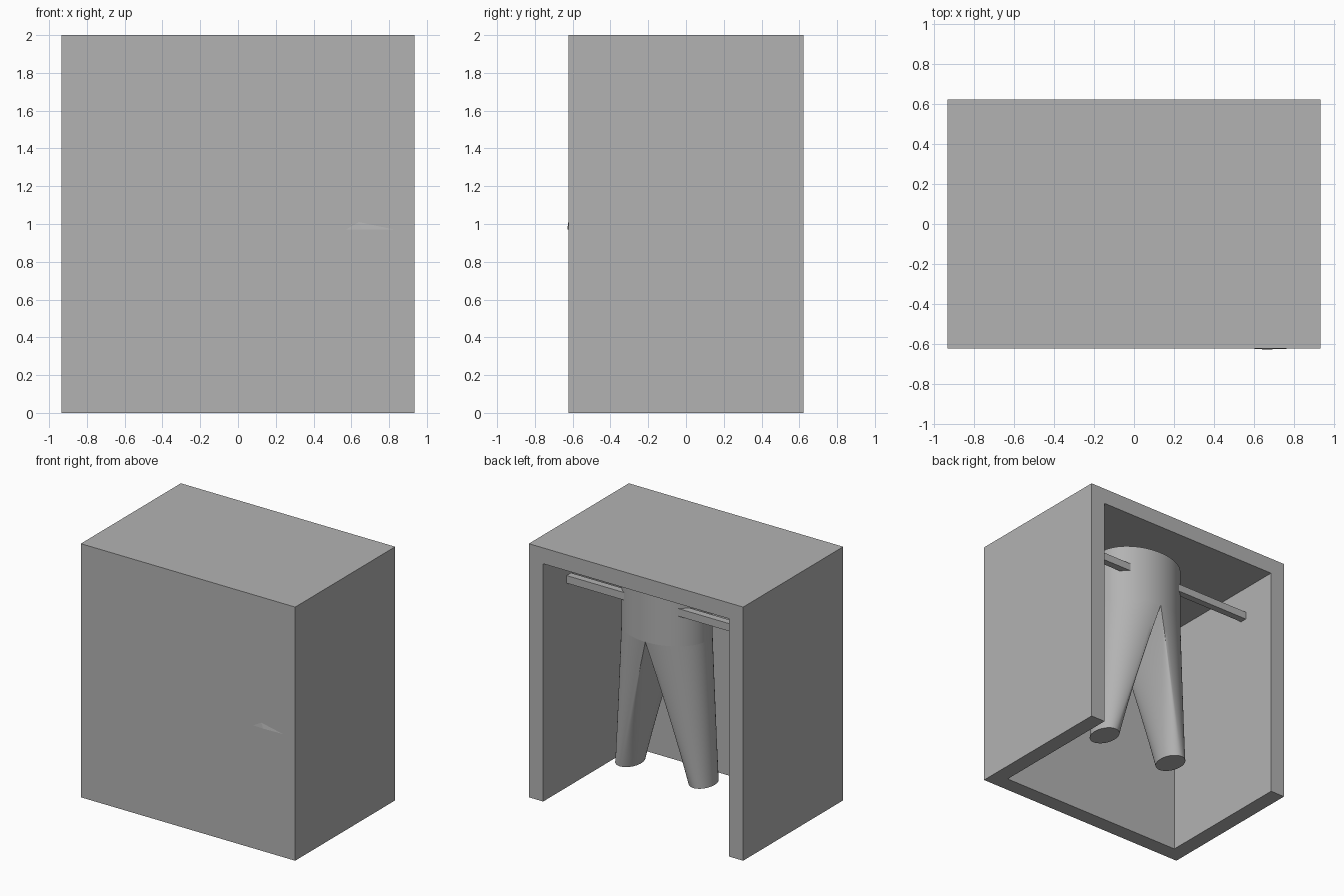
import bpy, bmesh
from math import sin, cos, pi

if "Cube" in bpy.data.objects:
    bpy.data.objects.remove(bpy.data.objects["Cube"], do_unlink=True)

grey = bpy.data.materials.new("plain_grey")
grey.use_nodes = True
tone = (0.45, 0.45, 0.45, 1)
grey.diffuse_color = tone
grey.node_tree.nodes["Principled BSDF"].inputs["Base Color"].default_value = tone


def finish(name, bm):
    bmesh.ops.recalc_face_normals(bm, faces=bm.faces)
    mesh = bpy.data.meshes.new(name)
    bm.to_mesh(mesh)
    bm.free()
    mesh.materials.append(grey)
    obj = bpy.data.objects.new(name, mesh)
    bpy.context.collection.objects.link(obj)
    return obj


def box(bm, lo, hi):
    verts = bmesh.ops.create_cube(bm, size=1)["verts"]
    for v in verts:
        v.co = [l + (c + 0.5) * (h - l) for c, l, h in zip(v.co, lo, hi)]


def loft(bm, rings):
    loops = [[bm.verts.new(p) for p in ring] for ring in rings]
    n = len(loops[0])
    for a, b in zip(loops, loops[1:]):
        for i in range(n):
            j = (i + 1) % n
            bm.faces.new((a[i], a[j], b[j], b[i]))
    bm.faces.new(loops[0])
    bm.faces.new(loops[-1])


def smooth(obj):
    bpy.ops.object.select_all(action="DESELECT")
    obj.select_set(True)
    bpy.context.view_layer.objects.active = obj
    bpy.ops.object.shade_smooth_by_angle()


# Cabinet shell: outer block, open at the back and underneath
W, D, H, T = 0.935, 0.623, 2.0, 0.125
bm = bmesh.new()
box(bm, (-W, -D, 0), (W, D, H))
shell = finish("cabinet", bm)
bm = bmesh.new()
box(bm, (T - W, T - D, -1), (W - T, D + 1, H - T))
cutter = finish("cabinet_cutter", bm)
cutter.hide_render = True
cut = shell.modifiers.new("hollow", "BOOLEAN")
cut.object = cutter
cut.solver = "EXACT"
bpy.context.view_layer.objects.active = shell
bpy.ops.object.modifier_apply(modifier="hollow")
bpy.data.objects.remove(cutter, do_unlink=True)

# Hanging rail between the side walls
bm = bmesh.new()
box(bm, (T - W, 0.275, 1.61), (W - T, 0.33, 1.67))
finish("hanging_rail", bm)

# Small wedge pull on the front
bm = bmesh.new()
a, b, c = [bm.verts.new(p) for p in ((0.57, -D, 0.97), (0.83, -D, 0.97), (0.64, -D, 1.01))]
tip = bm.verts.new((0.66, -D - 0.006, 0.97))
for face in ((a, b, c), (a, b, tip), (b, c, tip), (c, a, tip)):
    bm.faces.new(face)
finish("door_pull", bm)

# Trousers: oval hips, each leg lofted from half the hips to a narrow cuff
CX, CY, CROTCH, CUFF, TOP = 0.075, 0.13, 1.37, 0.25, 1.82
N, STEPS = 64, 12
angles = [2 * pi * i / N for i in range(N)]
bm = bmesh.new()
loft(bm, [[(CX + 0.35 * cos(t), CY + 0.27 * sin(t), z) for t in angles] for z in (CROTCH, TOP)])
smooth(finish("trouser_hips", bm))

for side, name in ((1, "left_trouser_leg"), (-1, "right_trouser_leg")):
    rings = []
    for s in range(STEPS + 1):
        k = s / STEPS
        ring = []
        for t in angles:
            x = (1 - k) * 0.35 * max(cos(t), 0) + k * (0.32 + 0.095 * cos(t))
            y = ((1 - k) * 0.27 + k * 0.13) * sin(t)
            ring.append((CX + side * x, CY + y, CROTCH + k * (CUFF - CROTCH)))
        rings.append(ring)
    bm = bmesh.new()
    loft(bm, rings)
    smooth(finish(name, bm))
